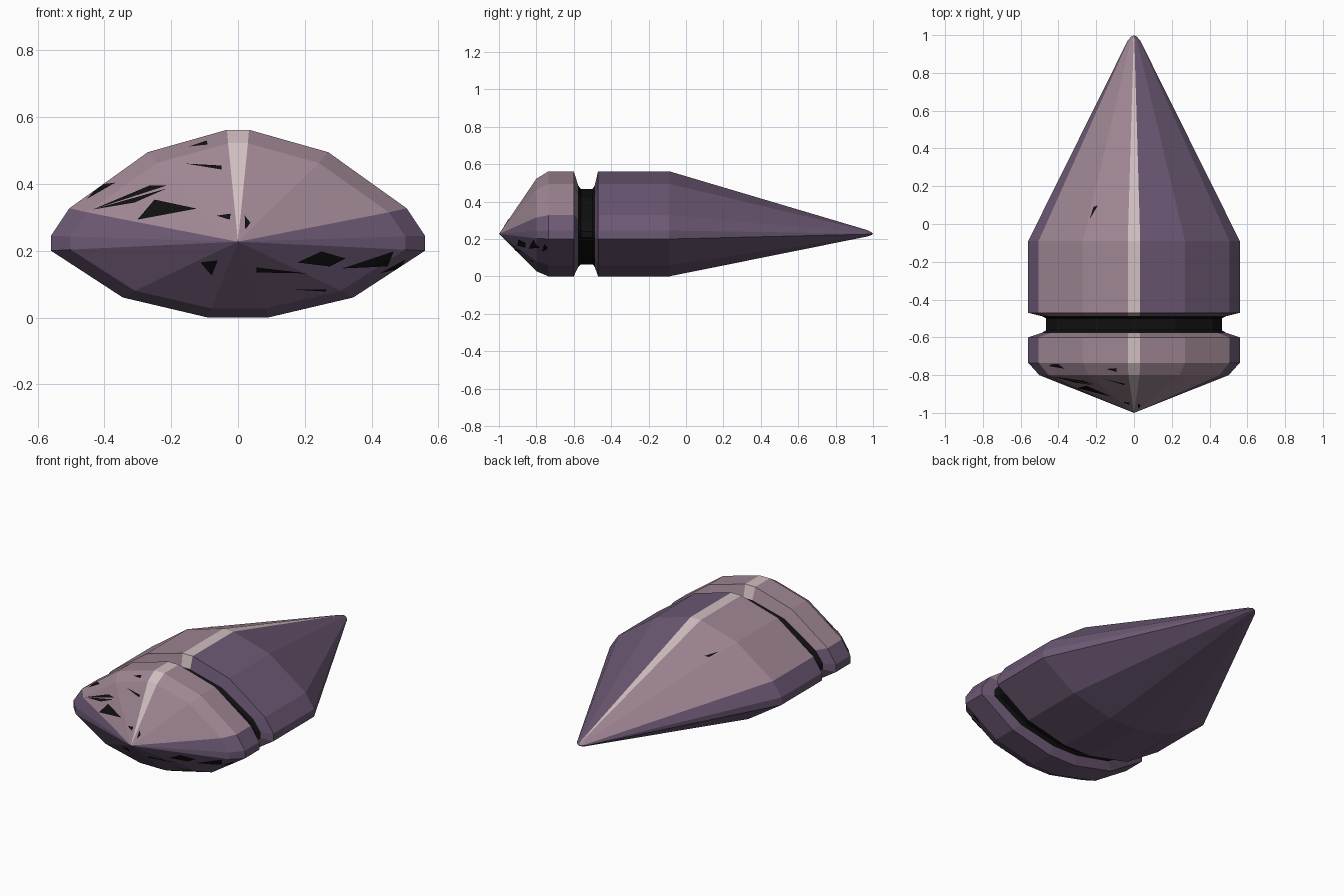
import bpy, bmesh
from mathutils import Vector
from mathutils.bvhtree import BVHTree

if "Cube" in bpy.data.objects:
    bpy.data.objects.remove(bpy.data.objects["Cube"])


def material(name, rgb):
    m = bpy.data.materials.new(name)
    m.diffuse_color = (*rgb, 1)
    m.use_nodes = True
    m.node_tree.nodes["Principled BSDF"].inputs["Base Color"].default_value = m.diffuse_color
    return m


PURPLE = material("purple", (0.150, 0.100, 0.175))
PINK = material("dusty pink", (0.340, 0.235, 0.290))
PALE = material("pale ridge", (0.640, 0.520, 0.530))
BLACK = material("black", (0.005, 0.005, 0.005))
MATS = [PURPLE, PINK, PALE, BLACK]

# Cross-section, right half from the ridge down, then mirrored
HALF = [(0.033, 0.562), (0.27, 0.495), (0.505, 0.327), (0.56, 0.245),
        (0.56, 0.2), (0.345, 0.06), (0.09, 0.0)]
SECTION = HALF + [(-x, z) for x, z in reversed(HALF)]
N = len(SECTION)
MID = 0.227
RIDGE, RIGHT_TOP, LEFT_TOP = {13}, {0, 1}, {11, 12}


def make_object(name, bm):
    bmesh.ops.recalc_face_normals(bm, faces=bm.faces)
    me = bpy.data.meshes.new(name)
    bm.to_mesh(me)
    bm.free()
    for m in MATS:
        me.materials.append(m)
    ob = bpy.data.objects.new(name, me)
    bpy.context.collection.objects.link(ob)
    return ob


def loft(name, stations, rule):
    """Skin scaled sections (y, scale x, scale z); scale 0 makes a point."""
    bm = bmesh.new()
    rings = []
    for y, sx, sz in stations:
        if sx == 0:
            rings.append([bm.verts.new((0, y, MID))] * N)
        else:
            rings.append([bm.verts.new((x * sx, y, MID + (z - MID) * sz))
                          for x, z in SECTION])
    for a, b in zip(rings, rings[1:]):
        for k in range(N):
            j = (k + 1) % N
            corners = list(dict.fromkeys((a[k], a[j], b[j], b[k])))
            bm.faces.new(corners).material_index = rule(k)
    for ring in (rings[0], rings[-1]):
        if ring[0] is not ring[1]:
            bm.faces.new(ring).material_index = 0
    return make_object(name, bm)


def nose_rule(k):
    return 2 if k in RIDGE else 1 if k in RIGHT_TOP | LEFT_TOP else 0


def body_rule(k):
    return 2 if k in RIDGE else 1 if k in LEFT_TOP else 0


# Main parts
nose = loft("nose_cap", [(-1, 0, 0), (-0.8, 0.895, 0.88), (-0.735, 1, 1),
                         (-0.6, 1, 1), (-0.578, 0.88, 0.79)], nose_rule)
body = loft("tapered_body", [(-0.487, 0.88, 0.79), (-0.47, 1, 1), (-0.09, 1, 1),
                             (0.97, 0.06, 0.06), (0.99, 0.03, 0.03), (1, 0, 0)],
            body_rule)
loft("groove_band", [(-0.58, 0.88, 0.79), (-0.562, 0.83, 0.715),
                     (-0.5, 0.83, 0.715), (-0.485, 0.88, 0.79)], lambda k: 3)


# Thin dark shards laid on the surface
def shards(name, target, tris, to_start, direction, steps=8):
    tree = BVHTree.FromPolygons([v.co for v in target.data.vertices],
                                [p.vertices[:] for p in target.data.polygons])
    bm = bmesh.new()
    for t in tris:
        a, b, c = (Vector(t[i:i + 2]) for i in (0, 2, 4))
        grid = {}
        for i in range(steps + 1):
            for j in range(steps + 1 - i):
                p = a + (b - a) * (i / steps) + (c - a) * (j / steps)
                hit, normal, _, _ = tree.ray_cast(to_start(p), direction)
                if hit:
                    grid[i, j] = bm.verts.new(hit - direction * 0.005)
        for i in range(steps):
            for j in range(steps - i):
                for keys in (((i, j), (i + 1, j), (i, j + 1)),
                             ((i + 1, j), (i + 1, j + 1), (i, j + 1))):
                    if all(k in grid for k in keys):
                        f = bm.faces.new([grid[k] for k in keys])
                        f.material_index = 3
                        f.normal_update()
                        if f.normal.dot(direction) > 0:
                            f.normal_flip()
    me = bpy.data.meshes.new(name)
    bm.to_mesh(me)
    bm.free()
    for m in MATS:
        me.materials.append(m)
    bpy.context.collection.objects.link(bpy.data.objects.new(name, me))


NOSE_SHARDS = [
    (-.148, .512, -.094, .530, -.091, .518), (-.157, .461, -.049, .455, -.049, .443),
    (-.451, .356, -.415, .398, -.367, .404), (-.436, .323, -.265, .395, -.214, .395),
    (-.436, .323, -.214, .386, -.310, .344), (-.250, .353, -.124, .326, -.301, .293),
    (-.064, .305, -.022, .311, -.025, .293), (.020, .305, .037, .284, .022, .263),
    (-.112, .165, -.061, .171, -.079, .126), (.055, .150, .208, .132, .055, .135),
    (.178, .165, .250, .198, .322, .177), (.178, .165, .322, .177, .274, .153),
    (.313, .147, .466, .198, .448, .153), (.424, .132, .502, .174, .484, .147),
    (.160, .084, .265, .084, .262, .078)]
shards("nose_shards", nose, NOSE_SHARDS,
       lambda p: Vector((p.x, -2, p.y)), Vector((0, 1, 0)))
shards("body_shard", body, [(-.235, .025, -.19, .10, -.215, .09)],
       lambda p: Vector((p.x, p.y, 2)), Vector((0, 0, -1)))
